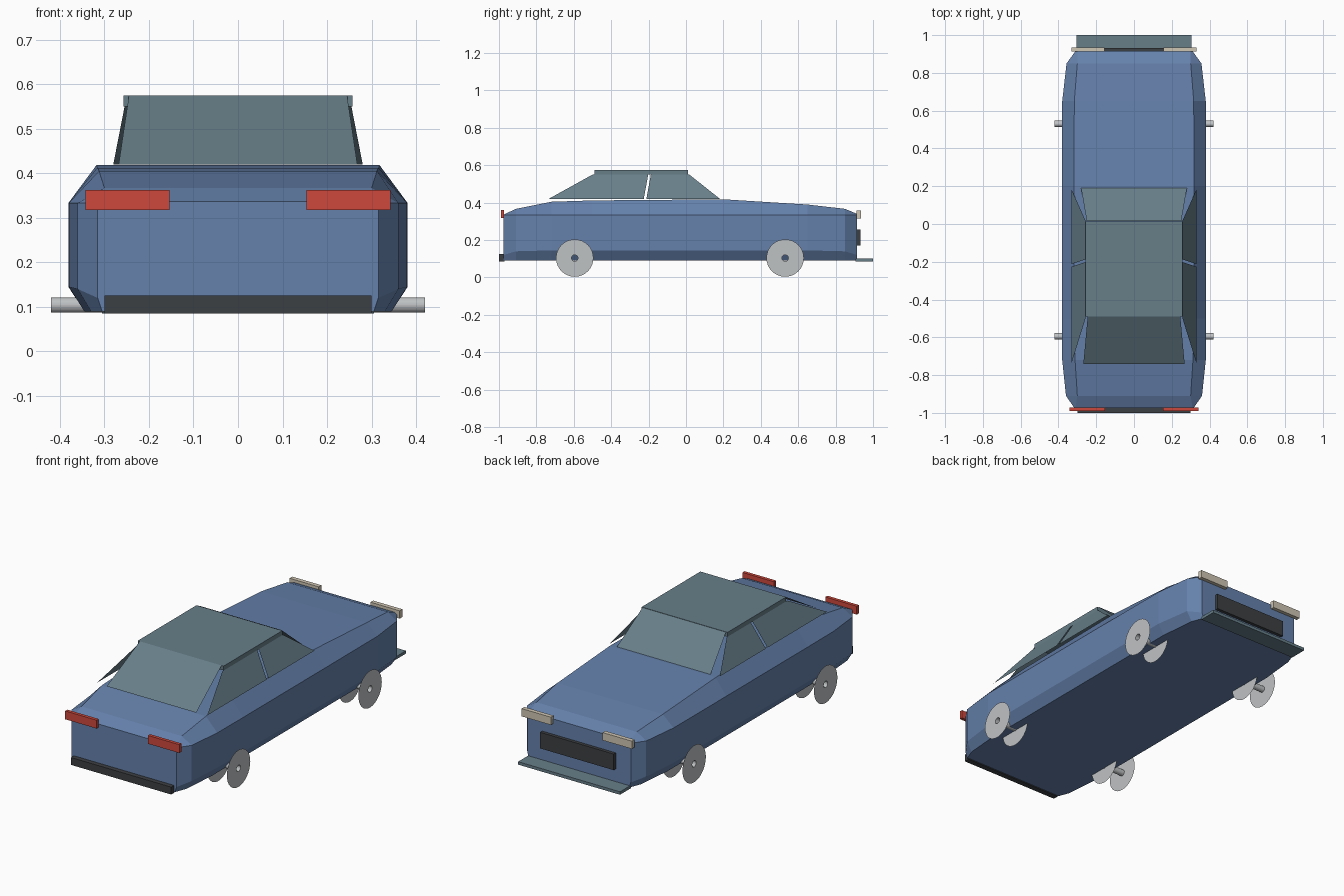
import bpy, bmesh, math

if "Cube" in bpy.data.objects:
    bpy.data.objects.remove(bpy.data.objects["Cube"], do_unlink=True)


def material(name, r, g, b):
    m = bpy.data.materials.new(name)
    m.use_nodes = True
    m.diffuse_color = (r, g, b, 1)
    m.node_tree.nodes["Principled BSDF"].inputs["Base Color"].default_value = (r, g, b, 1)
    return m


blue = material("body_blue", 0.13, 0.22, 0.41)
glass = material("cabin_grey_blue", 0.135, 0.21, 0.25)
red = material("lamp_red", 0.62, 0.065, 0.045)
cream = material("lamp_cream", 0.62, 0.56, 0.45)
black = material("trim_dark", 0.045, 0.05, 0.055)
silver = material("wheel_silver", 0.52, 0.54, 0.55)


def build(name, verts, faces, mat, recalc=True):
    bm = bmesh.new()
    vs = [bm.verts.new(v) for v in verts]
    for f in faces:
        bm.faces.new([vs[i] for i in f])
    bmesh.ops.remove_doubles(bm, verts=bm.verts, dist=0.0001)
    if recalc:
        bmesh.ops.recalc_face_normals(bm, faces=bm.faces)
    mesh = bpy.data.meshes.new(name)
    bm.to_mesh(mesh)
    bm.free()
    mesh.materials.append(mat)
    ob = bpy.data.objects.new(name, mesh)
    bpy.context.collection.objects.link(ob)
    return ob


def box(name, x, y, z, mat):
    verts = [(a, b, c) for a in x for b in y for c in z]
    faces = [(0, 1, 3, 2), (4, 6, 7, 5), (0, 4, 5, 1), (2, 3, 7, 6), (0, 2, 6, 4), (1, 5, 7, 3)]
    return build(name, verts, faces, mat)


# Body shell lofted along its length: y, half width, shoulder half width,
# top height, bottom half width, sill height
stations = [
    (-0.975, 0.315, 0.310, 0.336, 0.305, 0.12),
    (-0.91, 0.360, 0.300, 0.367, 0.330, 0.14),
    (-0.72, 0.380, 0.312, 0.405, 0.345, 0.145),
    (-0.50, 0.381, 0.316, 0.412, 0.345, 0.145),
    (0.20, 0.381, 0.318, 0.418, 0.345, 0.145),
    (0.65, 0.380, 0.316, 0.390, 0.345, 0.145),
    (0.85, 0.357, 0.300, 0.367, 0.325, 0.14),
    (0.915, 0.310, 0.300, 0.340, 0.300, 0.12),
]
verts = []
for y, w, wt, zt, wb, zs in stations:
    half = [(wb, 0.09), (w, zs), (w, 0.333), (wt, zt)]
    verts += [(x, y, z) for x, z in half] + [(-x, y, z) for x, z in reversed(half)]
n = 8
faces = [tuple(range(n)), tuple(range(n * (len(stations) - 1), n * len(stations)))]
for s in range(len(stations) - 1):
    for i in range(n):
        j = (i + 1) % n
        faces.append((s * n + i, s * n + j, (s + 1) * n + j, (s + 1) * n + i))
build("body", verts, faces, blue)

# Roof slab and the sloping end screens
box("roof", (-0.257, 0.257), (-0.49, 0.012), (0.55, 0.574), glass)


def screen(name, y0, y1, w0, w1):
    order = (0, 1, 2, 3) if y0 < y1 else (3, 2, 1, 0)
    build(name, [(-w0, y0, 0.42), (w0, y0, 0.42), (w1, y1, 0.574), (-w1, y1, 0.574)],
          [order], glass, False)


screen("front_screen", -0.74, -0.49, 0.268, 0.245)
screen("back_screen", 0.19, 0.015, 0.28, 0.25)

# Side windows, two panes a side with a narrow gap
panes = {"front": (-0.735, -0.226, -0.202, -0.50), "back": (-0.212, 0.182, 0.018, -0.188)}
for side, s in (("left", 1), ("right", -1)):
    for part, (a, b, c, d) in panes.items():
        order = (0, 1, 2, 3) if s > 0 else (3, 2, 1, 0)
        build(f"{part}_{side}_window",
              [(s * 0.33, a, 0.42), (s * 0.33, b, 0.42), (s * 0.257, c, 0.55), (s * 0.257, d, 0.55)],
              [order], glass, False)

    # Lamps
    box(f"front_{side}_lamp", (s * 0.154, s * 0.342), (-0.99, -0.972), (0.317, 0.362), red)
    box(f"back_{side}_lamp", (s * 0.155, s * 0.33), (0.912, 0.935), (0.315, 0.357), cream)

    # Wheels: an outer and an inner disc joined by an open hub tube
    for end, yc in (("front", -0.595), ("back", 0.53)):
        profile = [(0.42, 0.1), (0.42, 0.017), (0.30, 0.017), (0.30, 0.1)]
        seg = 32
        ring = [(s * x, yc + r * math.cos(k * math.tau / seg), 0.104 + r * math.sin(k * math.tau / seg))
                for x, r in profile for k in range(seg)]
        quads = []
        for p in range(3):
            for k in range(seg):
                m = (k + 1) % seg
                q = (p * seg + k, p * seg + m, (p + 1) * seg + m, (p + 1) * seg + k)
                quads.append(q if s > 0 else q[::-1])
        build(f"{end}_{side}_wheel", ring, quads, silver, False)

# Bumper, grille and rear lip
box("front_bumper", (-0.30, 0.30), (-1.0, -0.97), (0.085, 0.125), black)
box("grille", (-0.22, 0.22), (0.91, 0.933), (0.17, 0.257), black)
box("back_lip", (-0.305, 0.305), (0.905, 1.0), (0.085, 0.101), glass)
